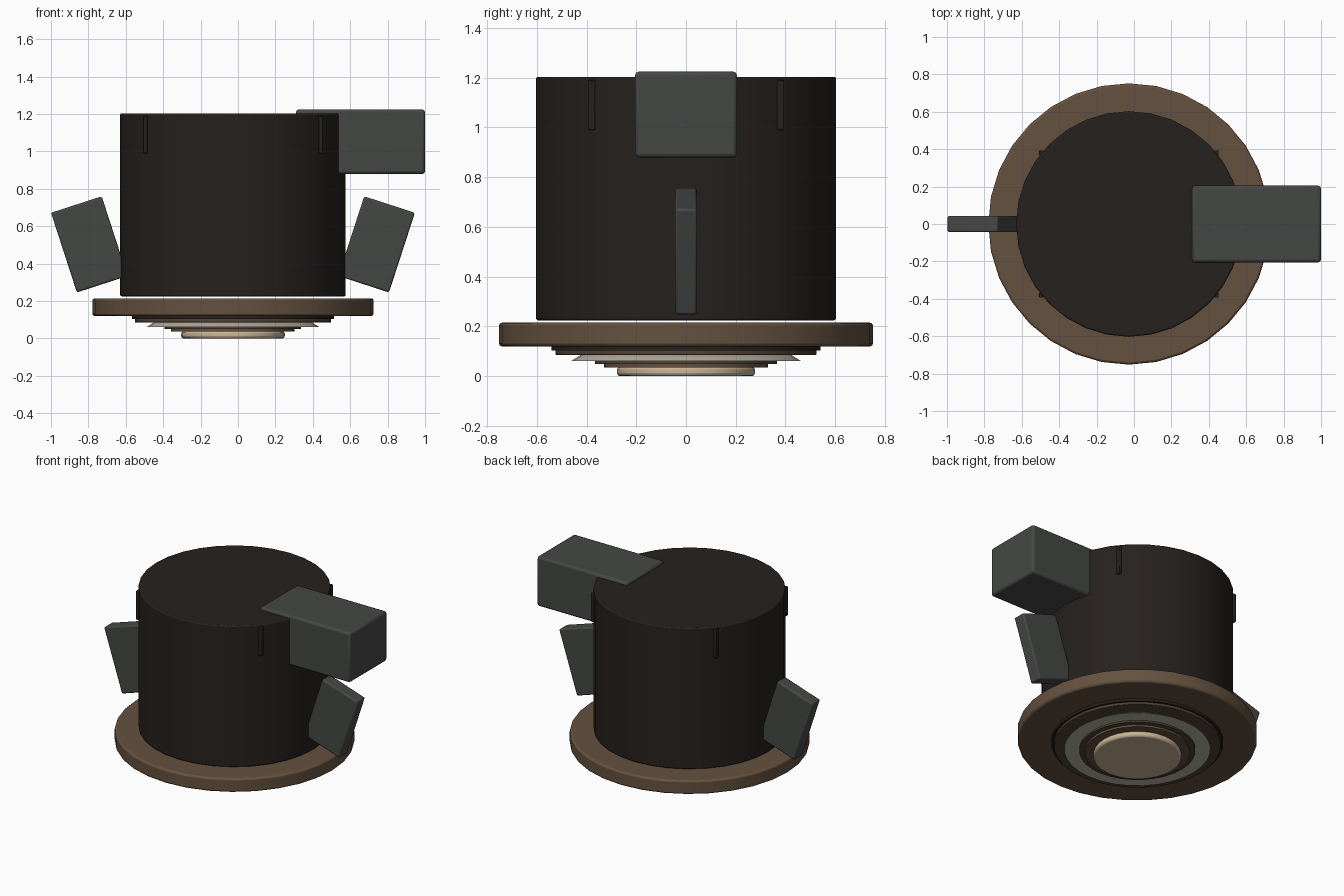
import bpy, math

if "Cube" in bpy.data.objects:
    bpy.data.objects.remove(bpy.data.objects["Cube"])

CX = -0.027  # shared axis of all round parts

def material(name, rgb):
    m = bpy.data.materials.new(name)
    m.diffuse_color = (*rgb, 1)
    m.use_nodes = True
    m.node_tree.nodes["Principled BSDF"].inputs["Base Color"].default_value = m.diffuse_color
    return m

BLACK = material("black", (0.019, 0.015, 0.013))
BROWN = material("brown", (0.13, 0.083, 0.05))
DARK_BROWN = material("dark_brown", (0.085, 0.055, 0.035))
GREY = material("grey", (0.06, 0.064, 0.06))
CREAM = material("cream", (0.6, 0.46, 0.31))
PALE = material("pale", (0.5, 0.46, 0.38))

def finish(ob, name, mat, bevel):
    ob.name = name
    ob.data.materials.append(mat)
    if bevel:
        b = ob.modifiers.new("bevel", 'BEVEL')
        b.width, b.segments, b.limit_method = bevel, 2, 'ANGLE'
        b.angle_limit = math.radians(40)
    bpy.ops.object.shade_smooth_by_angle(angle=math.radians(35))
    return ob

def disc(name, r_low, r_high, z0, z1, mat, bevel=0.0):
    bpy.ops.mesh.primitive_cone_add(vertices=32, radius1=r_low, radius2=r_high,
                                    depth=z1 - z0, location=(CX, 0, (z0 + z1) / 2))
    return finish(bpy.context.object, name, mat, bevel)

def box(name, size, loc, mat, tilt=0.0, bevel=0.0):
    bpy.ops.mesh.primitive_cube_add(size=1, location=loc, rotation=(0, tilt, 0))
    ob = bpy.context.object
    ob.scale = size
    bpy.ops.object.transform_apply(location=False, rotation=False, scale=True)
    return finish(ob, name, mat, bevel)

# main drum and wide flange
disc("body", 0.603, 0.603, 0.225, 1.204, BLACK, 0.008)
disc("flange", 0.752, 0.752, 0.12, 0.215, BROWN, 0.012)

# stepped rings below the flange
disc("seal_ring", 0.54, 0.54, 0.103, 0.122, BLACK)
disc("outer_ring", 0.525, 0.525, 0.086, 0.105, DARK_BROWN, 0.003)
disc("flared_ring", 0.46, 0.42, 0.062, 0.088, PALE)
disc("middle_ring", 0.365, 0.365, 0.05, 0.064, DARK_BROWN)
disc("inner_ring", 0.33, 0.33, 0.036, 0.052, BROWN)
disc("front_cap", 0.277, 0.277, 0.0, 0.038, CREAM, 0.012)

# large block at the top edge
box("top_block", (0.69, 0.41, 0.345), (0.655, 0, 1.052), GREY, bevel=0.015)

# tilted side tabs and slim ribs, mirrored around the drum
for side, s in (("left", -1), ("right", 1)):
    box(f"{side}_tab", (0.285, 0.088, 0.448), (CX + s * 0.768, 0, 0.503),
        GREY, tilt=s * math.radians(18), bevel=0.01)
    for end, t in (("front", -1), ("back", 1)):
        box(f"{side}_{end}_rib", (0.022, 0.028, 0.2),
            (CX + s * 0.469, t * 0.38, 1.09), BLACK, bevel=0.004)
